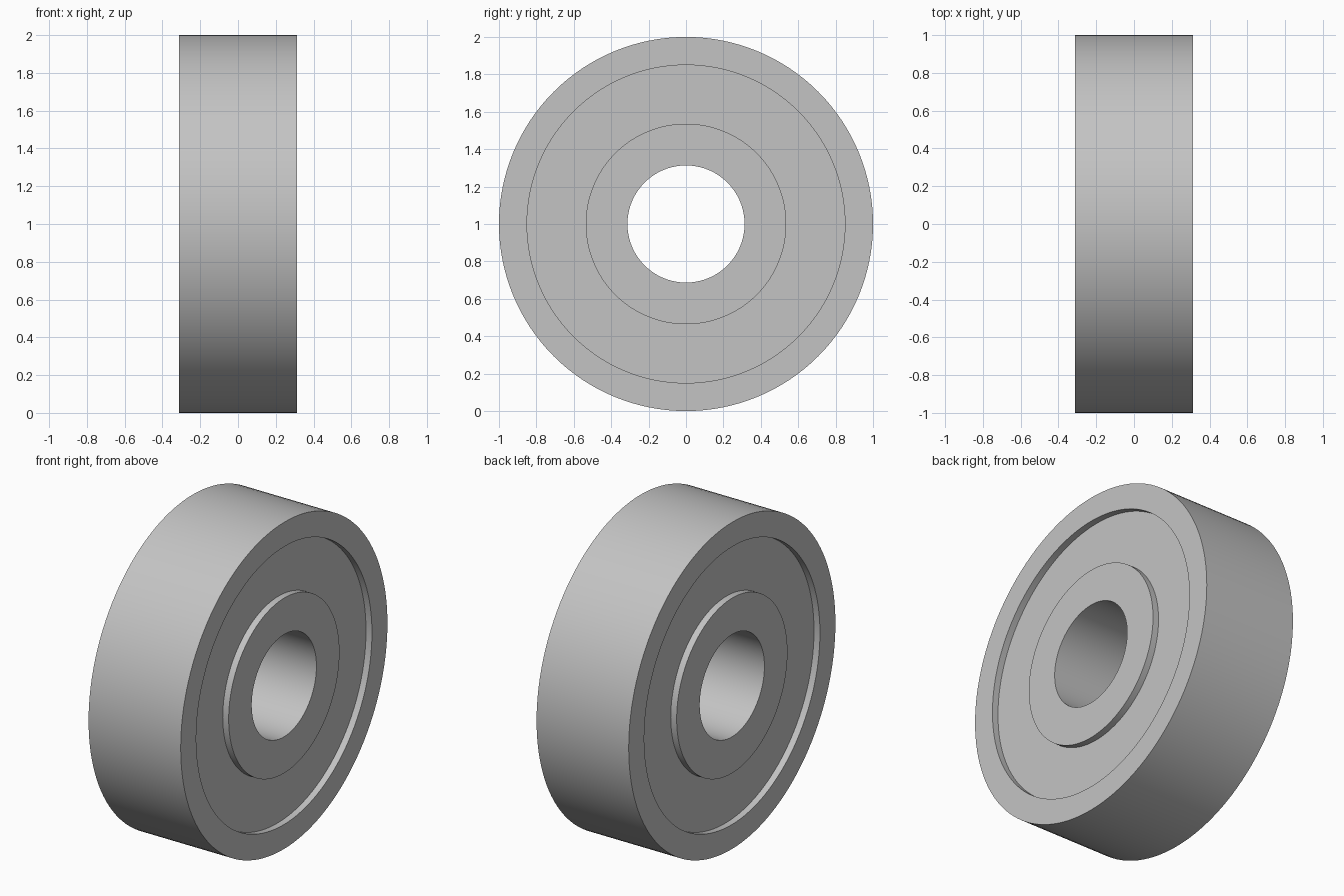
import bpy
import bmesh
from math import cos, sin, tau, radians

SIDES = 128
CENTRE_Z = 1.0

cube = bpy.data.objects.get("Cube")
if cube:
    bpy.data.objects.remove(cube, do_unlink=True)

steel = bpy.data.materials.new("light grey steel")
steel.use_nodes = True
grey = (0.55, 0.55, 0.55, 1.0)
steel.diffuse_color = grey
steel.node_tree.nodes["Principled BSDF"].inputs["Base Color"].default_value = grey


def ring(name, inner, outer, half_width):
    """Closed ring with a rectangular section, turned about the x axis."""
    section = [(-half_width, inner), (half_width, inner),
               (half_width, outer), (-half_width, outer)]
    bm = bmesh.new()
    loops = [[bm.verts.new((x, r * cos(tau * i / SIDES), r * sin(tau * i / SIDES)))
              for i in range(SIDES)] for x, r in section]
    for a, b in zip(loops, loops[1:] + loops[:1]):
        for i in range(SIDES):
            j = (i + 1) % SIDES
            bm.faces.new((a[i], a[j], b[j], b[i]))
    bmesh.ops.recalc_face_normals(bm, faces=bm.faces)
    mesh = bpy.data.meshes.new(name)
    bm.to_mesh(mesh)
    bm.free()
    mesh.materials.append(steel)
    obj = bpy.data.objects.new(name, mesh)
    obj.location.z = CENTRE_Z
    bpy.context.collection.objects.link(obj)
    bpy.ops.object.select_all(action="DESELECT")
    obj.select_set(True)
    bpy.context.view_layer.objects.active = obj
    bpy.ops.object.shade_smooth_by_angle(angle=radians(30))
    return obj


# Outer and inner races, with the recessed shield between them
ring("outer_race", 0.85, 1.0, 0.312)
ring("inner_race", 0.313, 0.536, 0.312)
ring("shield", 0.536, 0.85, 0.272)
